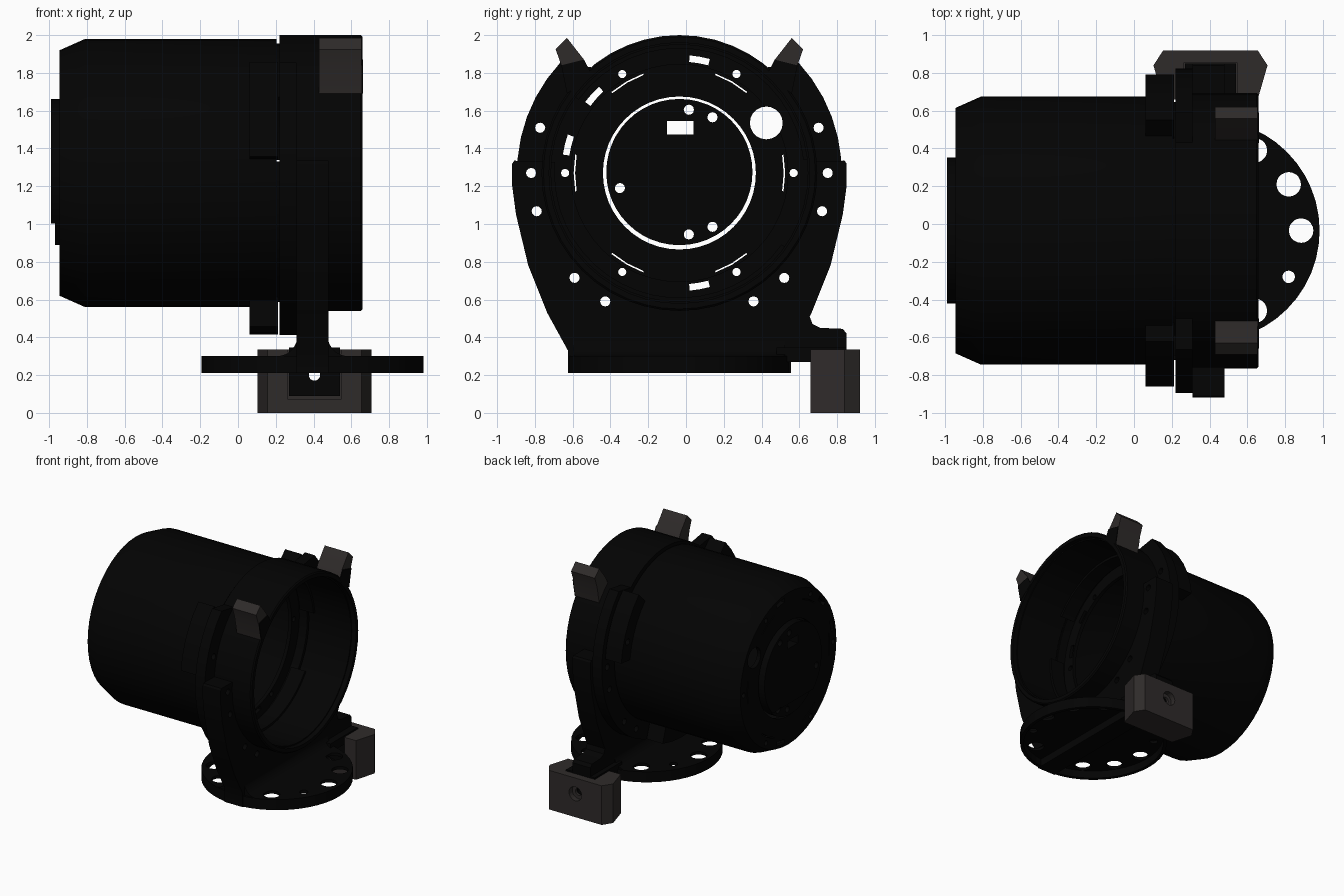
import bpy, bmesh, math
from math import cos, sin, radians, pi

if "Cube" in bpy.data.objects:
    bpy.data.objects.remove(bpy.data.objects["Cube"])

CY, CZ = -0.035, 1.27      # axis of the lamp barrel (runs along x)
BX = 0.395                 # centre of bracket and base in x


def material(name, col):
    m = bpy.data.materials.new(name)
    m.diffuse_color = (*col, 1)
    m.use_nodes = True
    m.node_tree.nodes["Principled BSDF"].inputs["Base Color"].default_value = m.diffuse_color
    return m


BLACK = material("black", (0.001, 0.001, 0.001))
GREY = material("dark_grey", (0.028, 0.024, 0.023))


def make(name, bm, mat, smooth=True):
    bmesh.ops.recalc_face_normals(bm, faces=bm.faces)
    me = bpy.data.meshes.new(name)
    bm.to_mesh(me)
    bm.free()
    me.materials.append(mat)
    ob = bpy.data.objects.new(name, me)
    bpy.context.collection.objects.link(ob)
    if smooth:
        shade(ob)
    return ob


def activate(ob):
    bpy.ops.object.select_all(action='DESELECT')
    ob.select_set(True)
    bpy.context.view_layer.objects.active = ob


def shade(ob):
    activate(ob)
    bpy.ops.object.shade_smooth_by_angle(angle=radians(30))


def add_prism(bm, pts, axis, a, b):
    place = {'x': lambda u, v, t: (t, u, v),
             'y': lambda u, v, t: (u, t, v),
             'z': lambda u, v, t: (u, v, t)}[axis]
    lo = [bm.verts.new(place(u, v, a)) for u, v in pts]
    hi = [bm.verts.new(place(u, v, b)) for u, v in pts]
    bm.faces.new(lo)
    bm.faces.new(hi[::-1])
    n = len(pts)
    for i in range(n):
        j = (i + 1) % n
        bm.faces.new((lo[i], lo[j], hi[j], hi[i]))


def prism(name, pts, axis, a, b, mat=BLACK):
    bm = bmesh.new()
    add_prism(bm, pts, axis, a, b)
    return make(name, bm, mat)


def revolve(name, profile, n=48):
    bm = bmesh.new()
    rings = [[bm.verts.new((x, CY + r * cos(2 * pi * k / n), CZ + r * sin(2 * pi * k / n)))
              for k in range(n)] for x, r in profile]
    for i, ring in enumerate(rings):
        nxt = rings[(i + 1) % len(rings)]
        for k in range(n):
            m = (k + 1) % n
            bm.faces.new((ring[k], ring[m], nxt[m], nxt[k]))
    return make(name, bm, BLACK)


def arc(r, a0, a1, c=(CY, CZ)):
    n = max(2, int(abs(a1 - a0) / 7.5))
    return [(c[0] + r * cos(radians(a0 + (a1 - a0) * k / n)),
             c[1] + r * sin(radians(a0 + (a1 - a0) * k / n))) for k in range(n + 1)]


def sector(r0, r1, a0, a1, extra=0):
    return arc(r1, a0, a1) + arc(r0, a1 + extra, a0 - extra)


def circle(u, v, r, n=20):
    return [(u + r * cos(2 * pi * k / n), v + r * sin(2 * pi * k / n)) for k in range(n)]


def rect(u0, u1, v0, v1):
    return [(u0, v0), (u1, v0), (u1, v1), (u0, v1)]


def polar(r, deg):
    return CY + r * cos(radians(deg)), CZ + r * sin(radians(deg))


def drill(obs, shapes, axis, a, b):
    bm = bmesh.new()
    for s in shapes:
        add_prism(bm, s, axis, a, b)
    cut = make("cutter", bm, BLACK, False)
    cut.hide_render = True
    for ob in obs:
        mod = ob.modifiers.new("holes", 'BOOLEAN')
        mod.operation, mod.solver, mod.object = 'DIFFERENCE', 'EXACT', cut
        activate(ob)
        bpy.ops.object.modifier_apply(modifier=mod.name)
        shade(ob)
    bpy.data.objects.remove(cut)


# Barrel shell with chamfered rear, front ring, rear disc and inner baffle
shell = revolve("barrel_shell", [(0.205, 0.71), (-0.81, 0.71), (-0.945, 0.65), (-0.945, 0.405),
                                 (-0.91, 0.405), (-0.91, 0.63), (-0.80, 0.68), (0.205, 0.68)])
revolve("front_ring", [(0.22, 0.73), (0.65, 0.73), (0.66, 0.72), (0.66, 0.69), (0.62, 0.69),
                       (0.62, 0.68), (0.22, 0.68)])
rear_disc = prism("rear_disc", circle(CY, CZ + 0.005, 0.387, 48), 'x', -0.97, -0.91)
disc_cap = prism("rear_disc_cap", arc(0.387, -45, 225, (CY, CZ + 0.005)), 'x', -0.99, -0.965)
baffle = revolve("inner_baffle", [(0.10, 0.575), (0.10, 0.685), (0.13, 0.685), (0.13, 0.575)])
for i, (a0, a1) in enumerate([(6, 144), (175, 325)]):
    prism(f"inner_liner_{i}", sector(0.66, 0.685, a0, a1), 'x', 0.15, 0.28)

# Screw holes, slits, vents and cable hole in the rear
drill([shell, baffle],
      [circle(*polar(0.605, a), 0.022, 12) for a in range(0, 360, 60)]
      + [sector(0.552, 0.56, a - 10, a + 10) for a in range(0, 360, 60)]
      + [sector(0.59, 0.625, a - 5, a + 5) for a in (80, 138, 166, 280)]
      + [circle(0.425, 1.535, 0.087)], 'x', -1.2, 0.3)
drill([rear_disc, disc_cap], [circle(y, z, 0.027, 12) for y, z in
      [(0.015, 1.605), (0.14, 1.565), (-0.35, 1.19), (0.015, 0.945), (0.14, 0.985)]]
      + [rect(-0.10, 0.04, 1.475, 1.545)], 'x', -1.2, -0.8)

# Mounting flange, its rear pads and the U-shaped bracket
flange = prism("mounting_flange", sector(0.69, 0.86, -223, 43, 10), 'x', 0.22, 0.31)
pads = [prism(f"flange_pad_{i}", sector(0.69, r, a0, a1), 'x', 0.06, 0.212)
        for i, (r, a0, a1) in enumerate([(0.83, 6, 45), (0.83, 135, 174), (0.855, 252, 288)])]
side = [(0.59, 0.21), (0.59, 0.33), (0.70, 0.53), (0.80, 0.78), (0.865, 1.05),
        (0.885, 1.2), (0.885, 1.32), (0.875, 1.335)]
bracket = prism("bracket", [(CY + u, z) for u, z in side] + arc(0.72, 5, -185)
                + [(CY - u, z) for u, z in side[::-1]], 'x', 0.31, 0.48)
bolts = [(0.775, 18), (0.785, 0), (0.782, -15), (0.785, -45), (0.785, -60)]
drill([flange, bracket] + pads[:2],
      [circle(*polar(r, d), 0.027, 12) for r, a in bolts for d in (a, 180 - a)], 'x', -0.1, 0.7)

# Round base, hollow underneath, with bolt holes, and the fillet joining it to the bracket
base = prism("base_disc", circle(BX, CY, 0.588, 48), 'z', 0.21, 0.30)
drill([base], [circle(BX, CY, 0.56, 48)], 'z', 0.1, 0.275)
holes = [circle(BX + 0.49 * cos(radians(a)), CY + 0.49 * sin(radians(a)),
                0.033 if a in (150, 330) else 0.065)
         for a in range(0, 360, 30) if a not in (90, 270)]
drill([base], holes, 'z', 0.1, 0.5)
curve = arc(0.11, 180, 270, (BX + 0.19, 0.41))
prism("base_fillet", curve + [(2 * BX - x, z) for x, z in curve[::-1]], 'y', CY - 0.56, CY + 0.56)

# Side arm with its tongue, and the grey clamp block hooked on it
prism("side_arm", [(0.48, 0.30), (0.85, 0.30), (0.85, 0.42), (0.83, 0.445), (0.71, 0.45),
                   (0.67, 0.47), (0.655, 0.51), (0.58, 0.40)], 'x', 0.31, 0.48)
tongue = prism("arm_tongue", [(0.48, 0.27), (0.70, 0.27), (0.70, 0.09), (0.85, 0.09),
                              (0.85, 0.345), (0.48, 0.345)], 'x', 0.27, 0.54)
half = [(0.25, 0.66), (0.302, 0.84), (0.25, 0.92)]
block = prism("clamp_block", [(0.405 + u, y) for u, y in half]
              + [(0.405 - u, y) for u, y in half[::-1]], 'z', 0, 0.335, GREY)
drill([block], [rect(0.265, 0.545, 0.07, 0.4)], 'y', 0.6, 0.855)
drill([block, tongue], [circle(0.405, 0.2, 0.03)], 'y', 0.6, 1.0)
drill([block], [circle(0.405, 0.2, 0.06)], 'y', 0.875, 1.0)

# Grey filter-holder prongs with black end plates, mirrored about the barrel axis
prong = [(0.56, 1.985), (0.62, 1.925), (0.59, 1.84), (0.56, 1.69), (0.43, 1.79), (0.47, 1.87)]
for label, s in (("left", -1), ("right", 1)):
    pts = [(CY + s * (y - CY), z) for y, z in prong]
    prism(f"prong_{label}", pts, 'x', 0.43, 0.655, GREY)
    prism(f"prong_plate_{label}", pts[2:], 'x', 0.655, 0.662)
